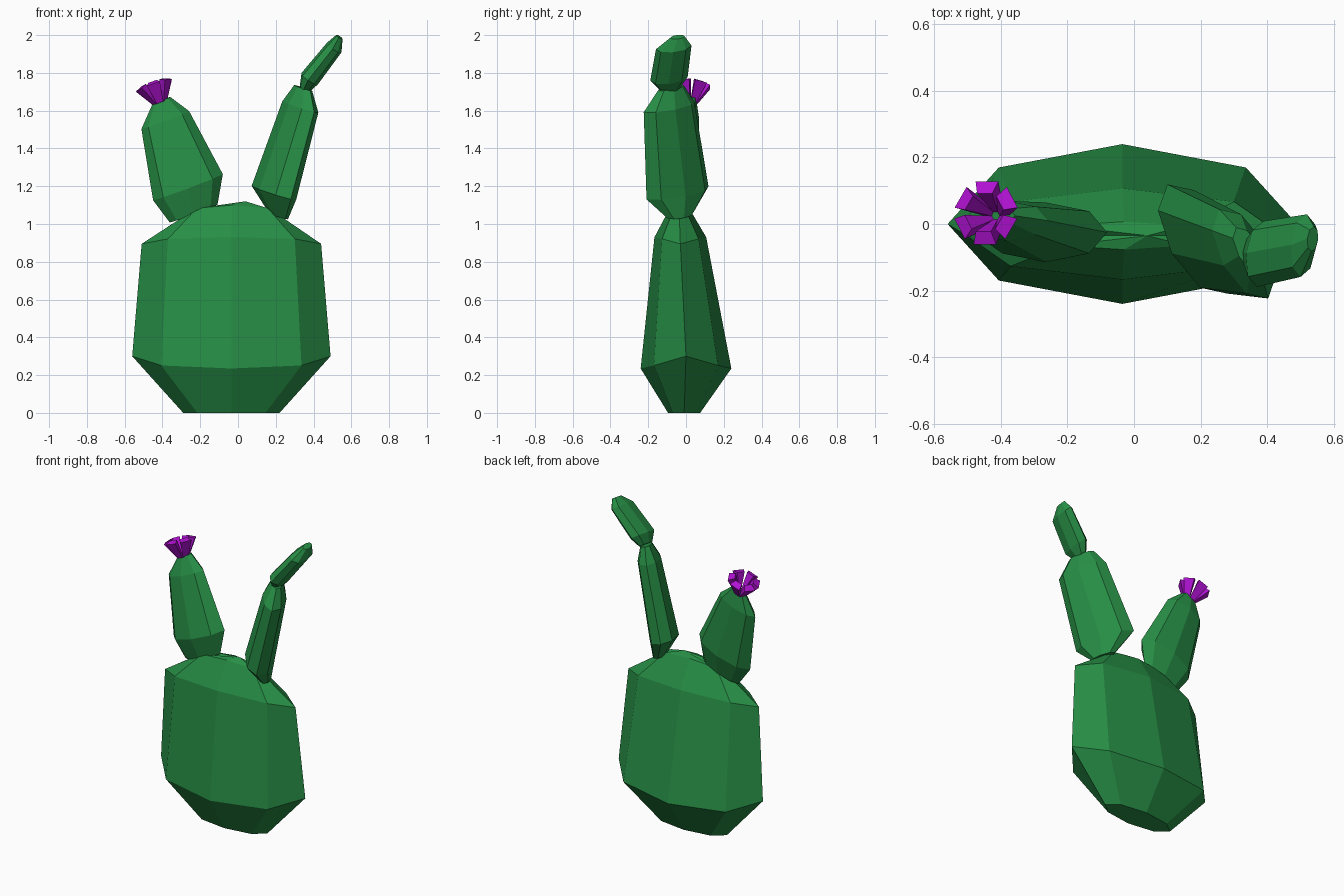
import bpy, bmesh, math
from mathutils import Vector

if "Cube" in bpy.data.objects:
    bpy.data.objects.remove(bpy.data.objects["Cube"])


def material(name, rgb):
    m = bpy.data.materials.new(name)
    m.diffuse_color = (*rgb, 1)
    m.use_nodes = True
    m.node_tree.nodes["Principled BSDF"].inputs["Base Color"].default_value = m.diffuse_color
    return m


green = material("cactus_green", (0.02, 0.27, 0.06))
purple = material("petal_purple", (0.43, 0.006, 0.64))


def finish(bm, name, mat):
    bmesh.ops.recalc_face_normals(bm, faces=bm.faces)
    me = bpy.data.meshes.new(name)
    bm.to_mesh(me)
    bm.free()
    me.materials.append(mat)
    ob = bpy.data.objects.new(name, me)
    bpy.context.collection.objects.link(ob)
    return ob


def pad(name, wide, thick, rings, apex=None):
    """Loft eight-sided flattened rings: (centre, half width, half thickness, end lift)."""
    bm = bmesh.new()
    w, t = Vector(wide).normalized(), Vector(thick).normalized()
    up = w.cross(t).normalized()
    loops = []
    for c, a, b, lift in rings:
        loop = []
        for i in range(8):
            ang = i * math.pi / 4
            cs, sn = math.cos(ang), math.sin(ang)
            loop.append(bm.verts.new(Vector(c) + w * a * cs + t * b * sn + up * lift * cs ** 4))
        loops.append(loop)
    for lo, hi in zip(loops, loops[1:]):
        for i in range(8):
            j = (i + 1) % 8
            bm.faces.new((lo[i], lo[j], hi[j], hi[i]))
    bm.faces.new(loops[0])
    if apex:
        p = bm.verts.new(apex)
        for i in range(8):
            bm.faces.new((loops[-1][i], loops[-1][(i + 1) % 8], p))
    else:
        bm.faces.new(loops[-1])
    return finish(bm, name, green)


# large trunk pad
pad("trunk_pad", (1, 0, 0), (0, 1, 0), [
    ((-0.035, -0.01, 0.0), 0.255, 0.085, 0),
    ((-0.035, 0.0, 0.235), 0.525, 0.24, 0.065),
    ((-0.035, -0.03, 0.93), 0.475, 0.137, -0.035),
    ((-0.03, -0.035, 1.10), 0.265, 0.042, -0.065),
], apex=(0.04, -0.035, 1.12))

# left pad, leaning outwards
pad("left_pad", (0.935, 0, 0.35), (0, 1, 0.08), [
    ((-0.235, -0.03, 1.055), 0.135, 0.04, 0),
    ((-0.265, -0.025, 1.195), 0.197, 0.09, 0),
    ((-0.385, 0.01, 1.55), 0.135, 0.06, 0),
    ((-0.405, 0.025, 1.655), 0.05, 0.03, 0),
])

# right pad, turned towards the side
pad("right_pad", (-0.47, 0.86, 0.18), (-0.86, -0.48, 0.2), [
    ((0.215, -0.03, 1.04), 0.075, 0.04, 0),
    ((0.19, -0.045, 1.165), 0.19, 0.09, 0),
    ((0.33, -0.09, 1.62), 0.155, 0.072, 0),
    ((0.345, -0.08, 1.72), 0.08, 0.035, 0),
])

# small pad at the tip of the right one
pad("small_pad", (0.1, 0.98, 0.1), (-0.8, 0.05, 0.55), [
    ((0.352, -0.085, 1.715), 0.055, 0.03, 0),
    ((0.38, -0.09, 1.77), 0.1, 0.053, 0),
    ((0.51, -0.065, 1.935), 0.095, 0.046, 0),
    ((0.537, -0.045, 1.99), 0.038, 0.02, 0),
])

# flower: six flared wedge petals about a tilted axis
bm = bmesh.new()
base = Vector((-0.412, 0.023, 1.64))
axis = Vector((-0.33, 0.1, 0.94)).normalized()
fx = Vector((0.94, 0, 0.33)).normalized()
fy = axis.cross(fx)
for k in range(6):
    ang = math.radians(30 + 60 * k)
    r = fx * math.cos(ang) + fy * math.sin(ang)
    s = axis.cross(r)
    # (radius, half width, height) of inner/outer edges at base and tip
    edges = [(0.006, 0.005, 0), (0.034, 0.018, 0), (0.095, 0.036, 0.1), (0.057, 0.024, 0.117)]
    v = [[bm.verts.new(base + r * rad + s * hw * side + axis * h) for rad, hw, h in edges]
         for side in (-1, 1)]
    bm.faces.new(v[0])
    bm.faces.new(v[1])
    for i in range(4):
        j = (i + 1) % 4
        bm.faces.new((v[0][i], v[0][j], v[1][j], v[1][i]))
finish(bm, "flower_petals", purple)
